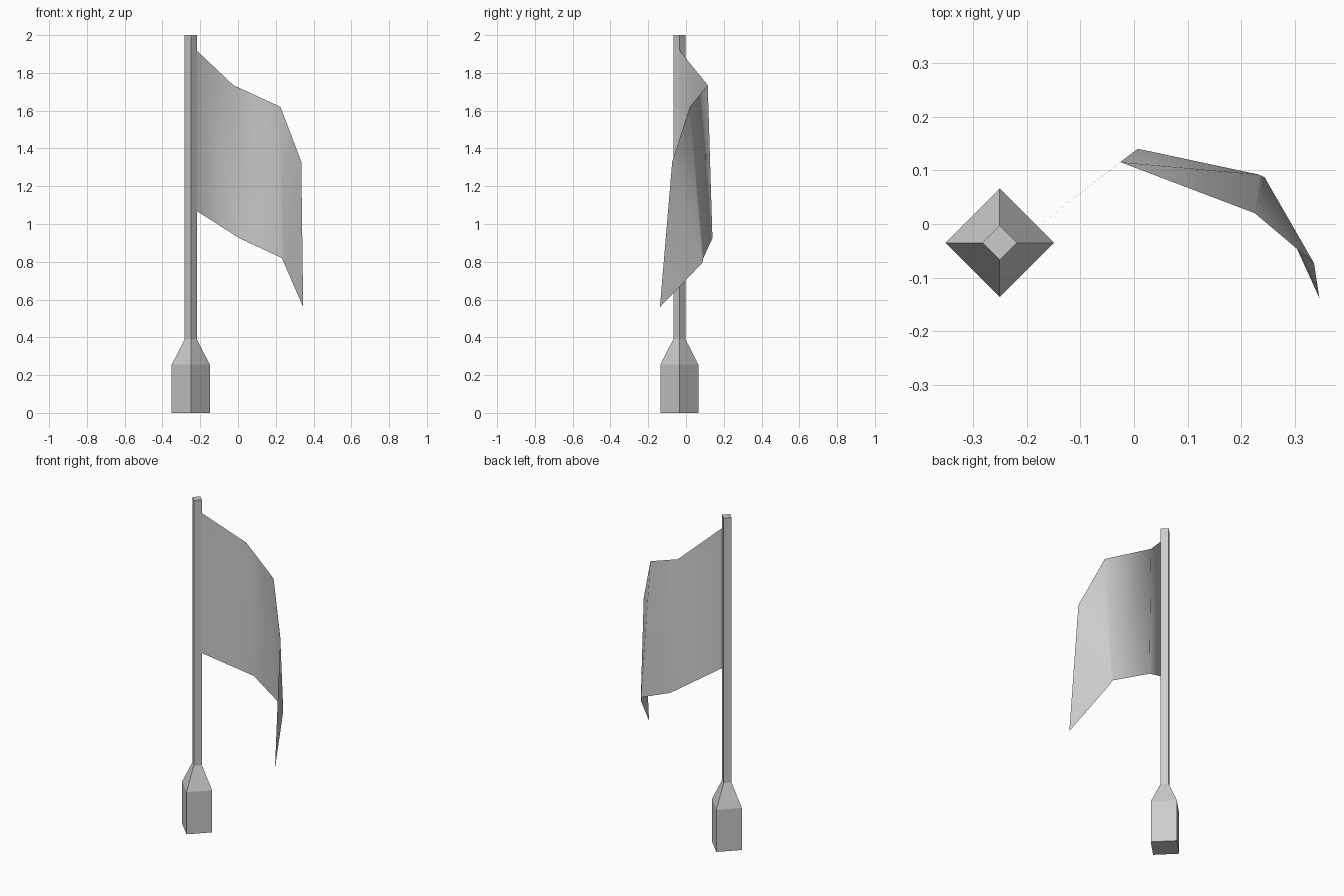
import bpy
import math

cube = bpy.data.objects.get("Cube")
if cube:
    bpy.data.objects.remove(cube)

grey = bpy.data.materials.new("plain grey")
grey.use_nodes = True
grey.diffuse_color = (0.6, 0.6, 0.6, 1)
grey.node_tree.nodes["Principled BSDF"].inputs["Base Color"].default_value = grey.diffuse_color


def make_part(name, verts, faces):
    mesh = bpy.data.meshes.new(name)
    mesh.from_pydata(verts, [], faces)
    mesh.materials.append(grey)
    obj = bpy.data.objects.new(name, mesh)
    bpy.context.collection.objects.link(obj)
    return obj


def square_lathe(name, centre, profile):
    """Stack of four-sided rings, corners on the axes, capped at both ends."""
    sides = 4
    verts = [(centre[0] + r * math.cos(i * math.tau / sides),
              centre[1] + r * math.sin(i * math.tau / sides), z)
             for r, z in profile for i in range(sides)]
    faces = [(k * sides + i, k * sides + (i + 1) % sides,
              (k + 1) * sides + (i + 1) % sides, (k + 1) * sides + i)
             for k in range(len(profile) - 1) for i in range(sides)]
    last = len(verts) - sides
    faces += [tuple(reversed(range(sides))), tuple(range(last, last + sides))]
    return make_part(name, verts, faces)


# Pole with a thick handle that tapers into the shaft
square_lathe("pole", (-0.25, -0.035),
             [(0.101, 0), (0.101, 0.255), (0.032, 0.39), (0.032, 2.0)])

# Cloth sheet: top edge, then bottom edge, from the pole outward
top = [(-0.22, -0.035, 1.92), (-0.025, 0.115, 1.735),
       (0.225, 0.02, 1.62), (0.335, -0.073, 1.33)]
bottom = [(-0.22, -0.035, 1.07), (0.007, 0.14, 0.925),
          (0.232, 0.092, 0.82), (0.243, 0.087, 0.795), (0.345, -0.138, 0.56)]
flag = make_part("flag", top + bottom, [
    (0, 4, 5, 1),
    (1, 5, 6), (1, 6, 2),
    (2, 6, 7), (2, 7, 3), (3, 7, 8)])

# Soft shading across the folds of the cloth
bpy.ops.object.select_all(action='DESELECT')
flag.select_set(True)
bpy.context.view_layer.objects.active = flag
bpy.ops.object.shade_smooth_by_angle(angle=math.radians(60))
